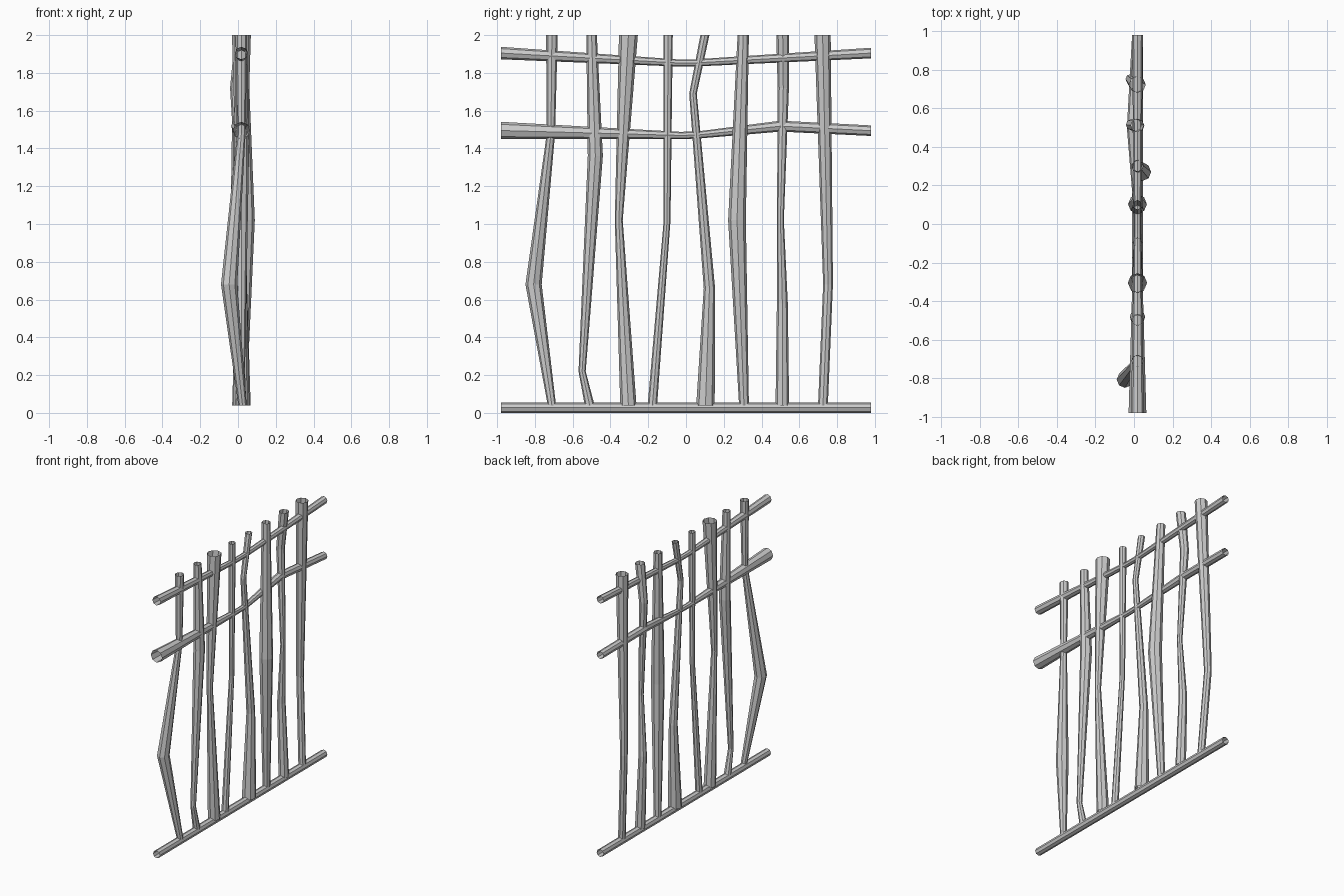
import bpy
import bmesh
from math import cos, sin, pi

if "Cube" in bpy.data.objects:
    bpy.data.objects.remove(bpy.data.objects["Cube"])

SIDES = 8


def branch(name, points, axis):
    """Open eight-sided tube through (x, y, z, radius) points."""
    bm = bmesh.new()
    rings = []
    for x, y, z, r in points:
        ring = []
        for i in range(SIDES):
            u, v = r * cos(2 * pi * i / SIDES), r * sin(2 * pi * i / SIDES)
            co = (x + u, y + v, z) if axis == 'Z' else (x + u, y, z + v)
            ring.append(bm.verts.new(co))
        rings.append(ring)
    for a, b in zip(rings, rings[1:]):
        for i in range(SIDES):
            j = (i + 1) % SIDES
            f = (a[i], a[j], b[j], b[i])
            bm.faces.new(f if axis == 'Z' else f[::-1])
    mesh = bpy.data.meshes.new(name)
    bm.to_mesh(mesh)
    bm.free()
    obj = bpy.data.objects.new(name, mesh)
    bpy.context.collection.objects.link(obj)
    return obj


C = 0.018  # x of the fence line

# Horizontal rails
rails = {
    "bottom_rail": [(C, -.98, .028, .028), (C, .98, .028, .028)],
    "middle_rail": [(C, -.98, 1.495, .046), (C, -.03, 1.469, .019),
                    (C, .06, 1.471, .019), (-.008, .5, 1.518, .029),
                    (C, .98, 1.494, .028)],
    "top_rail": [(C, -.98, 1.905, .033), (C, -.05, 1.853, .019),
                 (C, .05, 1.853, .019), (C, .98, 1.905, .028)],
}
for name, pts in rails.items():
    branch(name, pts, 'Y')

# Crooked upright sticks, listed bottom to top
posts = [
    [(.024, -.71, .04, .022), (-.047, -.807, .68, .043), (C, -.715, 1.48, .022), (C, -.71, 2, .031)],
    [(C, -.51, .04, .026), (C, -.55, .22, .019), (C, -.48, 1.36, .04), (C, -.5, 2, .028)],
    [(C, -.305, .04, .043), (C, -.356, 1.02, .021), (C, -.305, 2, .05)],
    [(C, -.178, .04, .025), (C, -.1, 1.02, .018), (C, -.095, 2, .025)],
    [(C, .103, .04, .049), (C, .124, .66, .03), (C, .037, 1.69, .02), (C, .1, 2, .024)],
    [(C, .307, .04, .026), (.042, .27, 1.02, .047), (C, .303, 2, .03)],
    [(C, .51, .04, .036), (-.002, .51, .58, .029), (C, .5, 1.02, .018),
     (-.012, .515, 1.72, .03), (C, .512, 2, .034)],
    [(C, .725, .04, .026), (-.018, .752, .68, .026), (C, .723, 2, .043)],
]
for n, pts in enumerate(posts, 1):
    branch(f"upright_stick_{n}", pts, 'Z')
